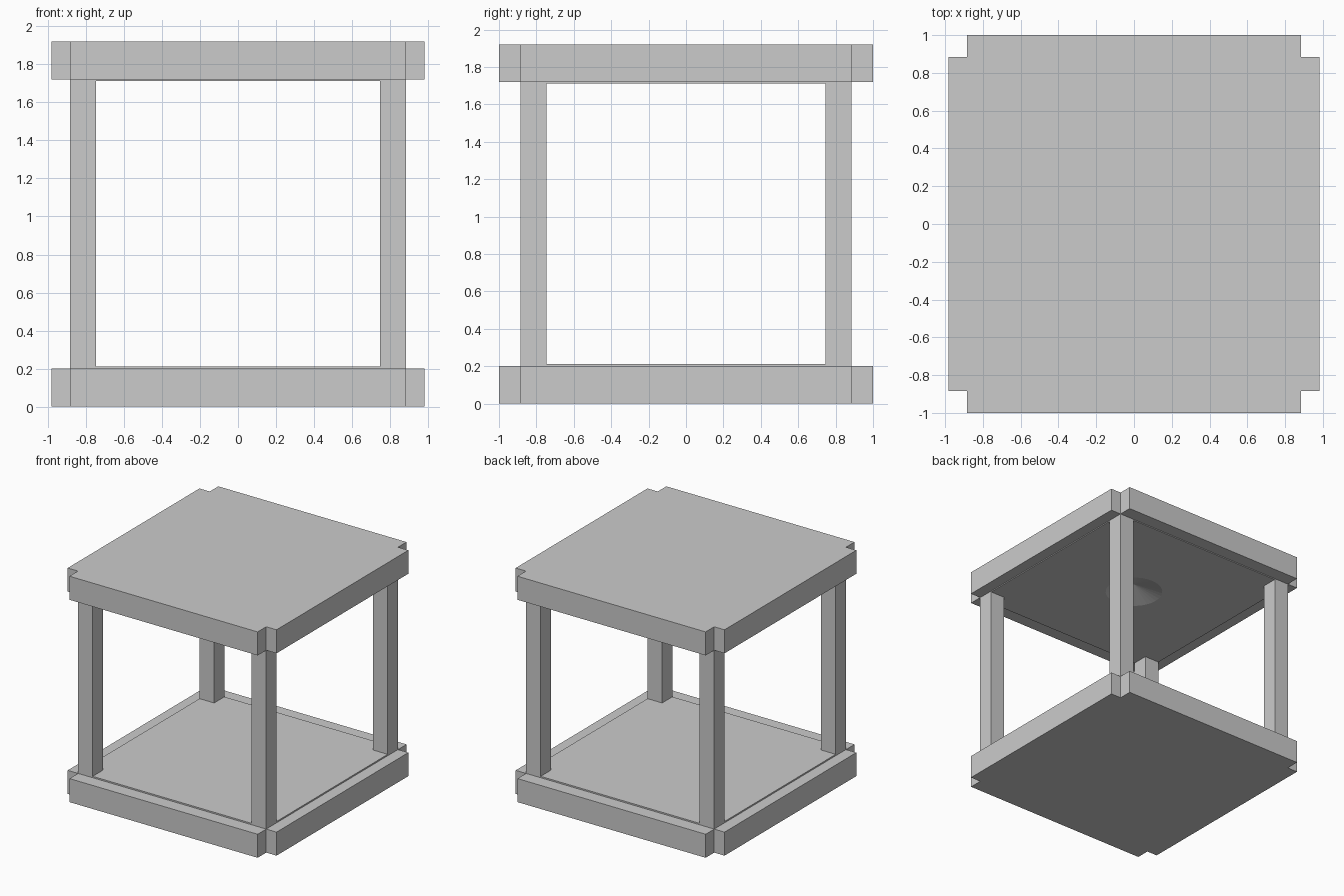
import bpy

if "Cube" in bpy.data.objects:
    bpy.data.objects.remove(bpy.data.objects["Cube"])

E = 0.885            # outer face of the posts
H, RAIL = 1.92, 0.2  # total height, rail height


def box(name, x0, x1, y0, y1, z0, z1):
    bpy.ops.mesh.primitive_cube_add(
        size=1, location=((x0 + x1) / 2, (y0 + y1) / 2, (z0 + z1) / 2))
    ob = bpy.context.object
    ob.name = name
    ob.scale = (x1 - x0, y1 - y0, z1 - z0)
    bpy.ops.object.transform_apply(location=True, scale=True)
    return ob


def mirror(ob, x=False, y=False):
    m = ob.modifiers.new("Mirror", "MIRROR")
    m.use_axis = (x, y, False)
    m.use_clip = False
    m.use_mirror_merge = False


# Four corner posts
mirror(box("corner_posts", 0.747, E, 0.747, E, 0, H), x=True, y=True)

# Rails around the base and the roof
for level, z in (("base", 0), ("roof", H - RAIL)):
    mirror(box(level + "_front_back_rails", -E, E, E, 1.0, z, z + RAIL), y=True)
    mirror(box(level + "_side_rails", E, 0.982, -E, E, z, z + RAIL), x=True)

# Floor and ceiling slabs stand slightly proud of the rails
box("floor_slab", -E, E, -E, E, 0, 0.212)
ceiling = box("ceiling_slab", -E, E, -E, E, 1.712, H)

# Shallow conical recess in the middle of the ceiling
bpy.ops.mesh.primitive_cone_add(vertices=32, radius1=0.2957, radius2=0,
                                depth=0.09, location=(0, 0, 1.737))
cutter = bpy.context.object
cutter.name = "recess_cutter"
cutter.hide_render = True
cutter.display_type = 'WIRE'
cut = ceiling.modifiers.new("Recess", "BOOLEAN")
cut.operation = 'DIFFERENCE'
cut.solver = 'EXACT'
cut.object = cutter
